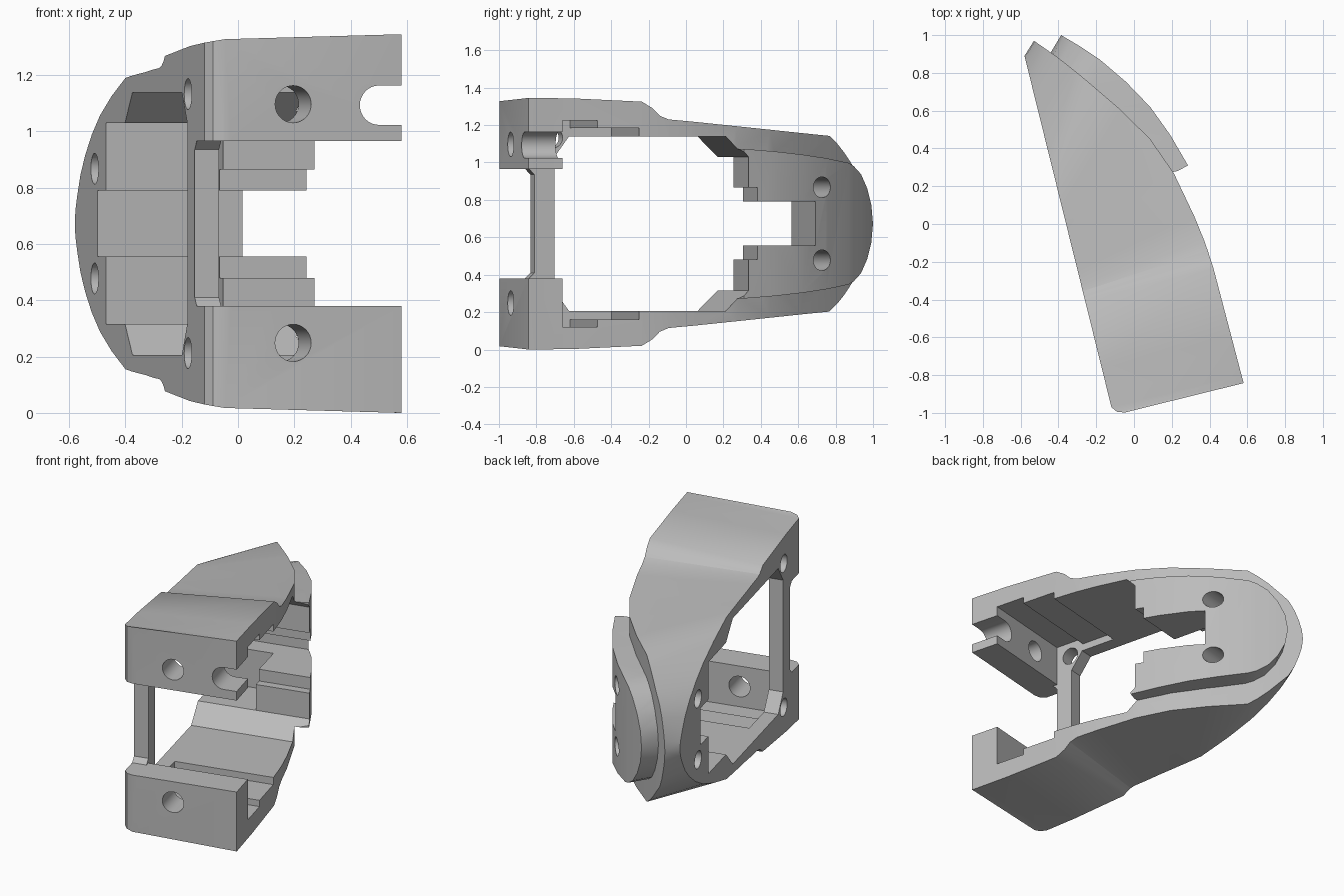
import bpy, bmesh, math
from mathutils import Matrix

if "Cube" in bpy.data.objects:
    bpy.data.objects.remove(bpy.data.objects["Cube"], do_unlink=True)

MID = 0.6725                      # mirror plane height
TILT = math.radians(13.9)         # the body is turned about z
SIDE = -0.349                     # flat mounting side

grey = bpy.data.materials.new("plain grey")
grey.use_nodes = True
grey.diffuse_color = (0.5, 0.5, 0.5, 1)
grey.node_tree.nodes["Principled BSDF"].inputs["Base Color"].default_value = (0.5, 0.5, 0.5, 1)


def finish(name, bm):
    bmesh.ops.remove_doubles(bm, verts=bm.verts, dist=0.0005)
    bmesh.ops.recalc_face_normals(bm, faces=bm.faces)
    mesh = bpy.data.meshes.new(name)
    bm.to_mesh(mesh)
    bm.free()
    ob = bpy.data.objects.new(name, mesh)
    bpy.context.collection.objects.link(ob)
    mesh.materials.append(grey)
    return ob


def loft(name, sections):
    """Sections: inner (u, v, half height) and outer (u, v, half height)."""
    bm = bmesh.new()
    rings = []
    for (iu, iv, ih), (ou, ov, oh) in sections:
        pts = [(iu, iv, MID + ih), (ou, ov, MID + oh), (ou, ov, MID - oh), (iu, iv, MID - ih)]
        rings.append([bm.verts.new(p) for p in pts])
    bm.faces.new(rings[0])
    for a, b in zip(rings, rings[1:]):
        for k in range(4):
            n = (k + 1) % 4
            bm.faces.new((a[k], a[n], b[n], b[k]))
    bmesh.ops.remove_doubles(bm, verts=bm.verts, dist=0.0005)
    bmesh.ops.triangulate(bm, faces=bm.faces)
    return finish(name, bm)


def prism(name, upper, lo, hi):
    """Profile of (v, z) mirrored about the mid plane, run along u."""
    pts = upper + [(v, 2 * MID - z) for v, z in reversed(upper)]
    bm = bmesh.new()
    face = bm.faces.new([bm.verts.new((lo, v, z)) for v, z in pts])
    ext = bmesh.ops.extrude_face_region(bm, geom=[face])
    moved = [g for g in ext["geom"] if isinstance(g, bmesh.types.BMVert)]
    bmesh.ops.translate(bm, verts=moved, vec=(hi - lo, 0, 0))
    return finish(name, bm)


def box(name, u, v, z):
    bm = bmesh.new()
    bmesh.ops.create_cube(bm, size=1)
    for p in bm.verts:
        p.co = [r[0] if c < 0 else r[1] for c, r in zip(p.co, (u, v, z))]
    return finish(name, bm)


def rod(name, centre, radius, length, axis):
    bm = bmesh.new()
    turn = Matrix.Rotation(math.pi / 2, 4, "Y" if axis == "u" else "X")
    bmesh.ops.create_cone(bm, cap_ends=True, segments=32, radius1=radius, radius2=radius,
                          depth=length, matrix=Matrix.Translation(centre) @ turn)
    return finish(name, bm)


def combine(target, tool, mode):
    bpy.context.view_layer.objects.active = target
    mod = target.modifiers.new("bool", "BOOLEAN")
    mod.object, mod.operation, mod.solver = tool, mode, "EXACT"
    bpy.ops.object.modifier_apply(modifier=mod.name)
    bpy.data.objects.remove(tool, do_unlink=True)


# Curved outer side: u at a given v
CURVE = [(-0.96, 0.361), (-0.324, 0.352), (-0.19, 0.342), (-0.038, 0.32), (0.212, 0.269),
         (0.416, 0.191), (0.6, 0.08), (0.723, -0.007), (0.849, -0.099), (0.95, -0.177), (1.07, -0.282)]


def outer_u(v):
    for (a, ua), (b, ub) in zip(CURVE, CURVE[1:]):
        if v <= b:
            return ua + (ub - ua) * (v - a) / (b - a)
    return CURVE[-1][1]


# Body: flat side (v, z) joined to curved side (v, z), front to tip
PAIRS = [(-0.913, 1.315, -0.913, 1.345), (-0.7, 1.303, -0.7, 1.342), (-0.33, 1.268, -0.33, 1.325),
         (-0.31, 1.25, -0.27, 1.29), (-0.28, 1.233, -0.23, 1.25), (-0.246, 1.225, -0.18, 1.23),
         (-0.16, 1.22, -0.04, 1.218), (-0.05, 1.211, 0.21, 1.194), (0.08, 1.203, 0.416, 1.175),
         (0.17, 1.197, 0.61, 1.158), (0.254, 1.19, 0.807, 1.142), (0.46, 1.125, 0.86, 1.1),
         (0.63, 1.057, 0.91, 1.05), (0.75, 0.99, 0.96, 0.99), (0.85, 0.915, 1.003, 0.935),
         (0.92, 0.845, 1.03, 0.87), (0.966, 0.773, 1.05, 0.8), (0.994, 0.72, 1.064, 0.735),
         (1.003, MID, 1.069, MID)]
sections = [((-0.285, -0.957, 0.655), (0.361, -0.957, MID)),
            ((-0.325, -0.945, 0.648), (0.361, -0.945, MID))]
sections += [((SIDE, iv, iz - MID), (outer_u(ov), ov, oz - MID)) for iv, iz, ov, oz in PAIRS]
body = loft("bracket_body", sections)

# Raised pad on the curved side: u, v, half height, inward shift
PAD = [(0.352, 0.232, 0.4, 0.03), (0.3, 0.41, 0.387, 0.07), (0.232, 0.581, 0.37, 0.1),
       (0.14, 0.74, 0.35, 0.11), (0.034, 0.888, 0.325, 0.12), (0, 0.925, 0.307, 0.12),
       (-0.045, 0.975, 0.265, 0.12), (-0.09, 1.02, 0.19, 0.12), (-0.122, 1.051, 0.1, 0.12),
       (-0.134, 1.063, 0, 0.12)]
pad = loft("raised_pad", [((u - 0.12, v - s, h), (u, v, h)) for u, v, h, s in PAD])
combine(body, pad, "UNION")

# Cutters: central opening with stepped lips, channels, recess and front gap
cutters = [
    prism("opening", [(-0.66, 1.03), (-0.58, 1.139), (0.15, 1.139), (0.26, 1.03), (0.26, 0.865),
                      (0.312, 0.865), (0.312, 0.79), (0.667, 0.79)], -0.6, 0.6),
    prism("channels", [(-0.77, 1.225), (-0.575, 1.225), (-0.575, 1.185), (-0.345, 1.185),
                       (-0.345, 1.1)], -0.26, 0.6),
    prism("rear_recess", [(0.1, 1.03), (0.545, 1.03)], -0.6, 0.01),
    prism("front_gap", [(-1.2, 0.965), (-0.7, 0.965)], -0.26, 0.6),
    prism("strut_gap", [(-1.2, 0.965), (-0.8, 0.965), (-0.77, 0.935)], -0.6, -0.255),
    box("clamp_slot", (0.279, 0.6), (-1.2, -0.7), (1.023, 1.163)),
    rod("clamp_slot_end", (0.279, -0.95, 1.093), 0.07, 0.5, "v"),
]
# Screw holes, mirrored top and bottom
for sign in (-1, 1):
    cutters += [
        rod("front_hole", (-0.035, -0.95, MID + sign * 0.424), 0.066, 0.5, "v"),
        rod("rear_side_hole", (0, 0.71, MID + sign * 0.195), 0.055, 1.4, "u"),
        rod("front_side_hole", (-0.3, -0.67, MID + sign * 0.46), 0.055, 0.4, "u"),
    ]
for tool in cutters:
    combine(body, tool, "DIFFERENCE")

# Turn into place and shade
body.data.transform(Matrix.Rotation(TILT, 4, "Z"))
for ob in bpy.context.selected_objects:
    ob.select_set(False)
body.select_set(True)
bpy.context.view_layer.objects.active = body
bpy.ops.object.shade_smooth_by_angle(angle=math.radians(28))
